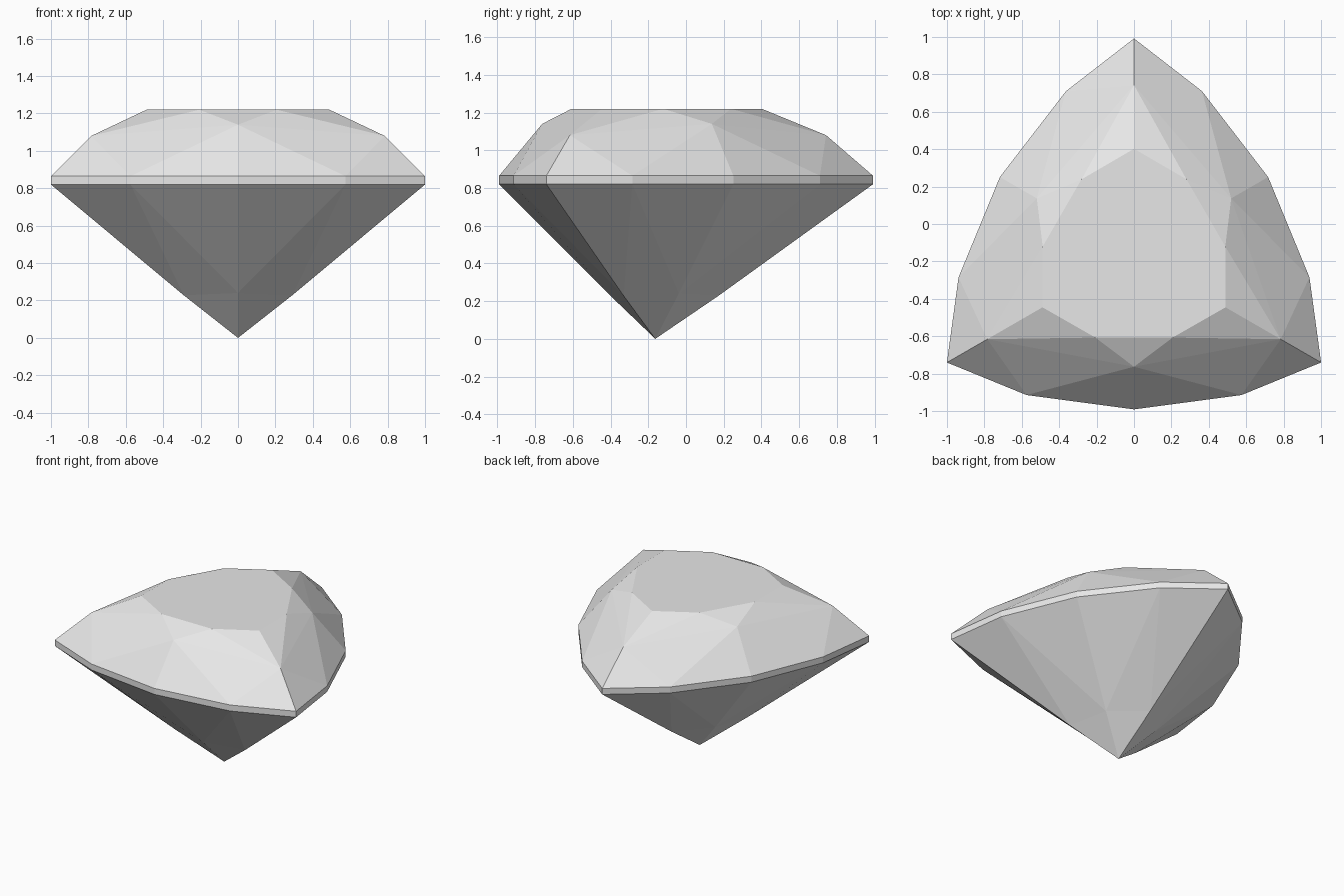
import bpy
import bmesh
from math import cos, sin, radians

cube = bpy.data.objects.get("Cube")
if cube:
    bpy.data.objects.remove(cube, do_unlink=True)

CENTRE_Y = -0.163

# Single stone colour
grey = bpy.data.materials.new("stone_grey")
grey.use_nodes = True
colour = (0.8, 0.8, 0.8, 1.0)
grey.diffuse_color = colour
grey.node_tree.nodes["Principled BSDF"].inputs["Base Color"].default_value = colour

bm = bmesh.new()


def ring(z, *steps):
    """Ring of vertices repeated for the three corners; steps are (angle past corner, radius)."""
    verts = []
    for corner in (90, 210, 330):
        for angle, radius in steps:
            a = radians(corner + angle)
            verts.append(bm.verts.new((radius * cos(a), CENTRE_Y + radius * sin(a), z)))
    return verts


outline = ((0, 1.155), (22.6, 0.946), (60, 0.828), (97.4, 0.946))
table = ring(1.22, (0, 0.565), (35, 0.49), (85, 0.49))
crown_corner = ring(1.08, (0, 0.906))
crown_side = ring(1.14, (60, 0.6))
girdle_top = ring(0.865, *outline)
girdle_low = ring(0.82, *outline)
pavilion_corner = ring(0.228, (0, 0.335))
pavilion_side = ring(0.24, (60, 0.25))
culet = bm.verts.new((0, CENTRE_Y, 0))

# Flat table on top
bm.faces.new(table)

for k in range(3):
    n = (k + 1) % 3
    t0, t1, t2 = table[3 * k:3 * k + 3]
    t3 = table[3 * n]
    c, c_next, m = crown_corner[k], crown_corner[n], crown_side[k]
    up = [girdle_top[(4 * k + i) % 12] for i in range(5)]
    low = [girdle_low[(4 * k + i) % 12] for i in range(5)]
    q, q_next, p = pavilion_corner[k], pavilion_corner[n], pavilion_side[k]

    # Crown facets
    facets = [(t0, c, t1), (t1, c, m), (t1, m, t2), (t2, m, c_next), (t2, c_next, t3),
              (c, up[0], up[1]), (c, up[1], m), (m, up[1], up[2]),
              (m, up[2], up[3]), (m, up[3], c_next), (c_next, up[3], up[4])]
    # Girdle band
    facets += [(up[i], low[i], low[i + 1], up[i + 1]) for i in range(4)]
    # Pavilion facets
    facets += [(q, low[1], low[0]), (q, p, low[1]), (p, low[2], low[1]),
               (p, low[3], low[2]), (p, q_next, low[3]), (q_next, low[4], low[3]),
               (culet, p, q), (culet, q_next, p)]
    for facet in facets:
        bm.faces.new(facet)

bmesh.ops.recalc_face_normals(bm, faces=bm.faces)
mesh = bpy.data.meshes.new("cut_gemstone")
bm.to_mesh(mesh)
bm.free()
mesh.materials.append(grey)
gem = bpy.data.objects.new("cut_gemstone", mesh)
bpy.context.collection.objects.link(gem)
